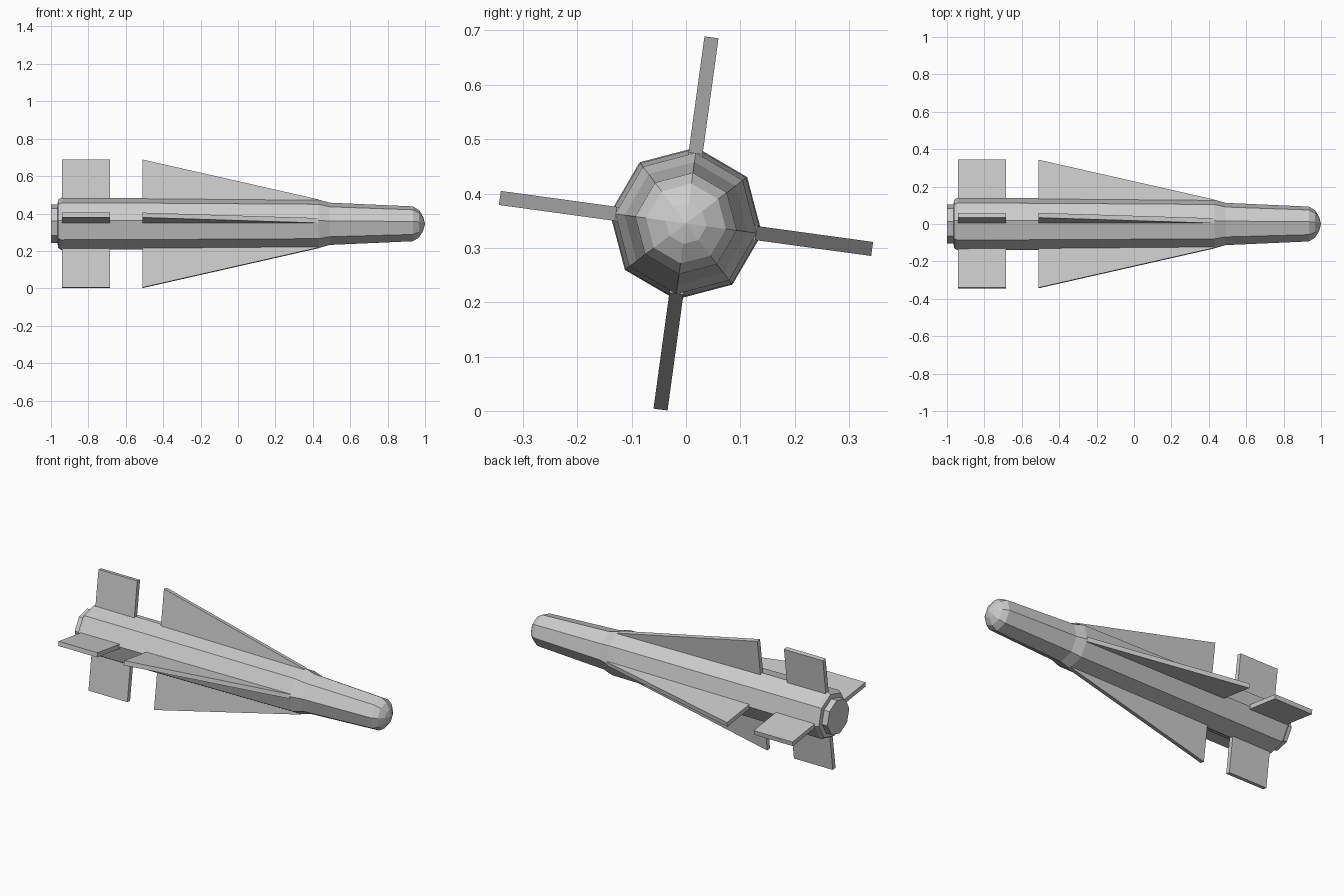
import bpy, bmesh, math
from mathutils import Matrix

if "Cube" in bpy.data.objects:
    bpy.data.objects.remove(bpy.data.objects["Cube"])

AXIS_Z = 0.345
ROLL = math.radians(-7.8)
SIDES = 8

grey = bpy.data.materials.new("light_grey")
grey.use_nodes = True
colour = (0.6, 0.6, 0.6, 1)
grey.diffuse_color = colour
grey.node_tree.nodes["Principled BSDF"].inputs["Base Color"].default_value = colour


def finish(name, bm, roll):
    """Roll the part about the long axis and lift it to the axis height."""
    bmesh.ops.recalc_face_normals(bm, faces=bm.faces)
    bm.transform(Matrix.Translation((0, 0, AXIS_Z)) @ Matrix.Rotation(roll, 4, "X"))
    mesh = bpy.data.meshes.new(name)
    bm.to_mesh(mesh)
    bm.free()
    mesh.materials.append(grey)
    obj = bpy.data.objects.new(name, mesh)
    bpy.context.collection.objects.link(obj)


def lathe(name, profile, tip_x=None):
    """Octagonal skin through (x, radius) rings, closed at both ends."""
    bm = bmesh.new()
    rings = []
    for x, r in profile:
        angles = [math.tau * i / SIDES for i in range(SIDES)]
        rings.append([bm.verts.new((x, r * math.cos(a), r * math.sin(a))) for a in angles])
    for a, b in zip(rings, rings[1:]):
        for i in range(SIDES):
            j = (i + 1) % SIDES
            bm.faces.new((a[i], a[j], b[j], b[i]))
    bm.faces.new(rings[0])
    if tip_x is None:
        bm.faces.new(rings[-1])
    else:
        tip = bm.verts.new((tip_x, 0, 0))
        for i in range(SIDES):
            bm.faces.new((rings[-1][i], rings[-1][(i + 1) % SIDES], tip))
    finish(name, bm, ROLL)


def fins(name, outline, thickness=0.026):
    """Four flat plates from an (x, radius) outline."""
    for k in range(4):
        bm = bmesh.new()
        face = bm.faces.new([bm.verts.new((x, -thickness / 2, r)) for x, r in outline])
        out = bmesh.ops.extrude_face_region(bm, geom=[face])
        moved = [v for v in out["geom"] if isinstance(v, bmesh.types.BMVert)]
        bmesh.ops.translate(bm, verts=moved, vec=(0, thickness, 0))
        finish(f"{name}_{k + 1}", bm, ROLL + k * math.pi / 2)


# Body with tail nozzle, shoulder and faceted nose
lathe("body", [(-1, 0.104), (-0.965, 0.104), (-0.962, 0.13), (-0.945, 0.141),
               (-0.5, 0.139), (0.43, 0.131), (0.49, 0.114), (0.935, 0.094),
               (0.968, 0.074), (0.99, 0.038)], tip_x=1)

# Long swept wings and square tail fins
fins("wing", [(-0.51, 0.1), (-0.51, 0.345), (0.43, 0.13), (0.43, 0.1)])
fins("tail_fin", [(-0.94, 0.1), (-0.94, 0.345), (-0.685, 0.345), (-0.685, 0.1)])
